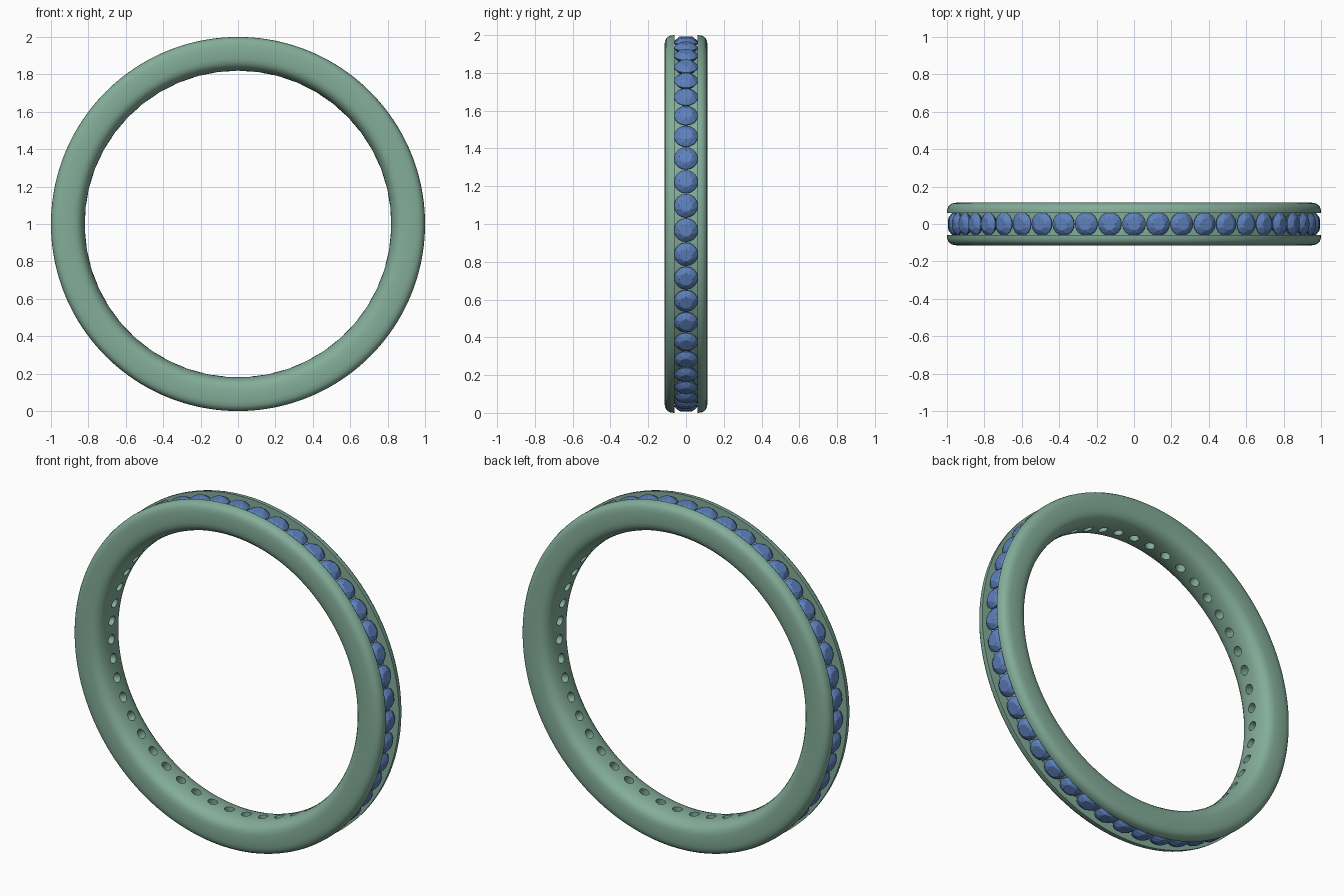
import bpy, bmesh, math
from mathutils import Matrix, Vector

if "Cube" in bpy.data.objects:
    bpy.data.objects.remove(bpy.data.objects["Cube"])

COUNT = 47                 # stones around the band
SEGS = COUNT * 4           # band segments
CENTRE = Matrix.Translation((0, 0, 1))


def material(name, rgb):
    m = bpy.data.materials.new(name)
    m.diffuse_color = (*rgb, 1)
    m.use_nodes = True
    m.node_tree.nodes["Principled BSDF"].inputs["Base Color"].default_value = m.diffuse_color
    return m


def make_object(name, bm, mat=None):
    bmesh.ops.recalc_face_normals(bm, faces=bm.faces[:])
    me = bpy.data.meshes.new(name)
    bm.to_mesh(me)
    bm.free()
    ob = bpy.data.objects.new(name, me)
    bpy.context.collection.objects.link(ob)
    if mat:
        me.materials.append(mat)
    return ob


def stone_matrix(i):
    """Local z points outwards from the ring centre."""
    return CENTRE @ Matrix.Rotation(2 * math.pi * i / COUNT, 4, 'Y')


green = material("band_green", (0.23, 0.42, 0.32))
blue = material("stone_blue", (0.11, 0.22, 0.50))

# Band: half cross-section (y, radius), from comfort-fit inside to channel floor
half = [(0.0, 0.818), (0.035, 0.820), (0.062, 0.825), (0.084, 0.834),
        (0.100, 0.847), (0.110, 0.864), (0.114, 0.885), (0.115, 0.915),
        (0.114, 0.950), (0.110, 0.972), (0.102, 0.986), (0.090, 0.995),
        (0.076, 0.999), (0.060, 1.0), (0.060, 0.940)]
profile = half + [(-y, r) for y, r in reversed(half[1:])]
bm = bmesh.new()
rings = []
for s in range(SEGS):
    a = 2 * math.pi * (s + 0.5) / SEGS
    rings.append([bm.verts.new((r * math.sin(a), y, 1 + r * math.cos(a)))
                  for y, r in profile])
n = len(profile)
for s in range(SEGS):
    p, q = rings[s], rings[(s + 1) % SEGS]
    for k in range(n):
        bm.faces.new((p[k], p[(k + 1) % n], q[(k + 1) % n], q[k]))
band = make_object("ring_band", bm, green)

# Drill holes under every stone
bm = bmesh.new()
for i in range(COUNT):
    bmesh.ops.create_cone(bm, cap_ends=True, segments=20, radius1=0.027,
                          radius2=0.027, depth=0.2,
                          matrix=stone_matrix(i) @ Matrix.Translation((0, 0, 0.88)))
cutter = make_object("hole_cutter", bm)
cutter.hide_render = True
mod = band.modifiers.new("holes", 'BOOLEAN')
mod.operation = 'DIFFERENCE'
mod.solver = 'EXACT'
mod.object = cutter
bpy.context.view_layer.objects.active = band
band.select_set(True)
bpy.ops.object.modifier_apply(modifier="holes")
bpy.data.objects.remove(cutter)
bpy.ops.object.shade_smooth_by_angle(angle=math.radians(35))


# Stones: round cut with table, star facets, kites, girdle and pavilion
def add_stone(bm, mat):
    def ring(count, r, z, offset=0.0):
        return [bm.verts.new(mat @ Vector((
            r * math.cos(2 * math.pi * (k + offset) / count),
            r * math.sin(2 * math.pi * (k + offset) / count), z)))
            for k in range(count)]
    table = ring(8, 0.034, 0.993)
    star = ring(8, 0.048, 0.984, 0.5)
    top = ring(16, 0.063, 0.969)
    low = ring(16, 0.063, 0.964)
    tip = bm.verts.new(mat @ Vector((0, 0, 0.895)))
    bm.faces.new(table)
    for k in range(8):
        j = (k + 1) % 8
        g0, g1, g2 = top[2 * k], top[2 * k + 1], top[2 * j]
        bm.faces.new((table[k], star[k], table[j]))
        bm.faces.new((table[k], star[k - 1], g0, star[k]))
        bm.faces.new((star[k], g0, g1))
        bm.faces.new((star[k], g1, g2))
    for k in range(16):
        j = (k + 1) % 16
        bm.faces.new((top[k], low[k], low[j], top[j]))
        bm.faces.new((low[k], tip, low[j]))


bm = bmesh.new()
for i in range(COUNT):
    add_stone(bm, stone_matrix(i))
make_object("channel_stones", bm, blue)
